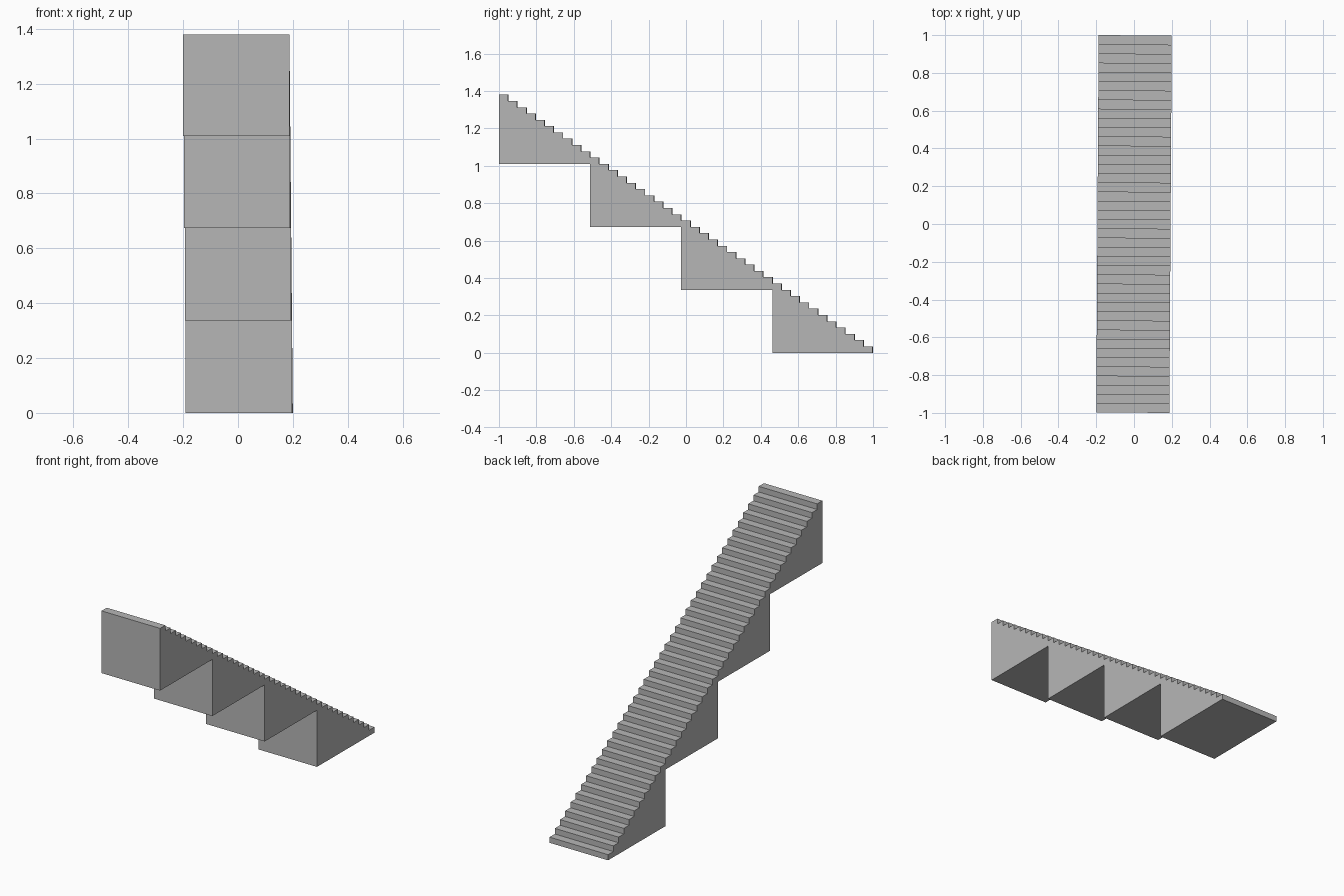
import bpy
import bmesh

cube = bpy.data.objects.get("Cube")
if cube:
    bpy.data.objects.remove(cube, do_unlink=True)

STEPS = 41
TREAD = 1.9976 / STEPS
RISE = 1.38 / STEPS
HALF_WIDTH = 0.1935
BACK = STEPS * TREAD / 2
TURN = -0.0063  # the whole stair sits very slightly turned

# Plain grey stone
stone = bpy.data.materials.new("stone_grey")
stone.use_nodes = True
colour = (0.47, 0.47, 0.47, 1)
stone.diffuse_color = colour
stone.node_tree.nodes["Principled BSDF"].inputs["Base Color"].default_value = colour


def add_flight(name, first, last):
    """Solid block of steps: a stair profile extruded across the width."""
    # The block stands on the foot of the step before it
    base = max(first - 1, 0) if first == 0 else first - 1
    profile = []
    for i in range(first, last):
        front = BACK - i * TREAD
        profile += [(front, i * RISE), (front, (i + 1) * RISE)]
    end = BACK - last * TREAD
    profile += [(end, last * RISE), (end, base * RISE)]
    if first:
        profile.insert(0, (BACK - first * TREAD, base * RISE))

    bm = bmesh.new()
    face = bm.faces.new([bm.verts.new((-HALF_WIDTH, y, z)) for y, z in profile])
    out = bmesh.ops.extrude_face_region(bm, geom=[face])
    moved = [v for v in out["geom"] if isinstance(v, bmesh.types.BMVert)]
    bmesh.ops.translate(bm, verts=moved, vec=(2 * HALF_WIDTH, 0, 0))
    # Merge the doubled corner where a riser continues a flight's back edge
    bmesh.ops.dissolve_limit(bm, angle_limit=0.001, verts=bm.verts, edges=bm.edges)
    bmesh.ops.recalc_face_normals(bm, faces=bm.faces)
    mesh = bpy.data.meshes.new(name)
    bm.to_mesh(mesh)
    bm.free()
    mesh.materials.append(stone)
    flight = bpy.data.objects.new(name, mesh)
    flight.rotation_euler.z = TURN
    bpy.context.collection.objects.link(flight)


# Four flights; the lowest has one step more
names = ["bottom_flight", "lower_middle_flight", "upper_middle_flight", "top_flight"]
for k, name in enumerate(names):
    add_flight(name, 10 * k + (1 if k else 0), 10 * k + 11)
